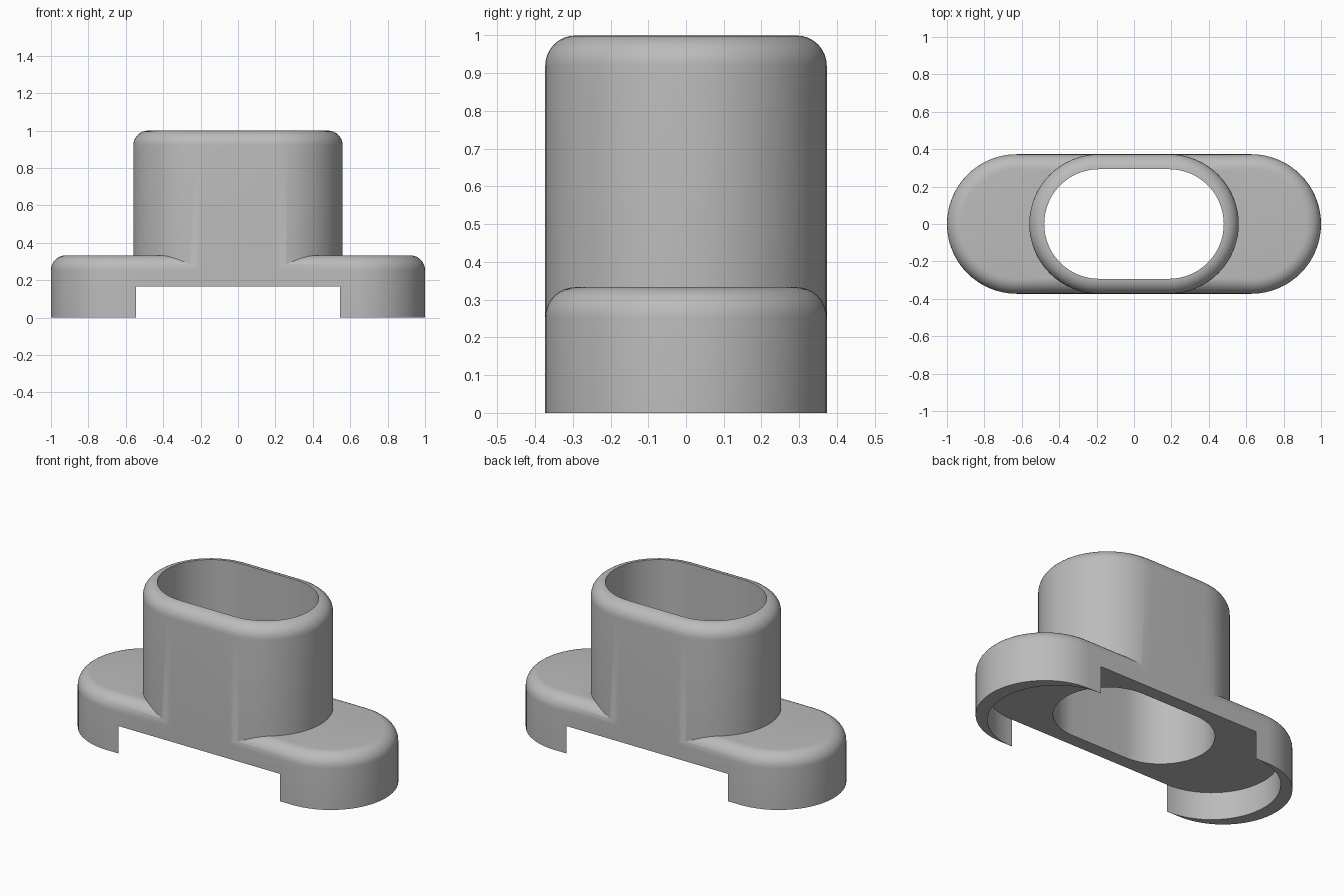
import bpy
import bmesh
from math import cos, sin, pi, radians

cube = bpy.data.objects.get("Cube")
if cube:
    bpy.data.objects.remove(cube, do_unlink=True)

HALF_WIDTH = 0.373
FILLET = 0.08
SEGMENTS = 32      # per rounded end
TOWER_CENTRE = 0.187

grey = bpy.data.materials.new("plain_grey")
grey.use_nodes = True
colour = (0.5, 0.5, 0.5, 1)
grey.diffuse_color = colour
grey.node_tree.nodes["Principled BSDF"].inputs["Base Color"].default_value = colour


def stadium(centre, radius):
    """Outline of a slot: two half circles joined by straight sides."""
    half = [(centre + radius * cos(a), radius * sin(a))
            for a in (pi * (i / SEGMENTS - 0.5) for i in range(SEGMENTS + 1))]
    return half + [(-x, -y) for x, y in half]


def loft(name, rings):
    """Closed solid through a stack of (outline, height) rings."""
    bm = bmesh.new()
    loops = [[bm.verts.new((x, y, z)) for x, y in outline] for outline, z in rings]
    for low, high in zip(loops, loops[1:]):
        for i in range(len(low)):
            j = (i + 1) % len(low)
            bm.faces.new((low[i], low[j], high[j], high[i]))
    bm.faces.new(loops[0][::-1])
    bm.faces.new(loops[-1])
    mesh = bpy.data.meshes.new(name)
    bm.to_mesh(mesh)
    bm.free()
    mesh.materials.append(grey)
    obj = bpy.data.objects.new(name, mesh)
    bpy.context.collection.objects.link(obj)
    return obj


def rounded_slot(name, centre, bottom, top):
    """Slot-shaped block with a filleted top rim."""
    rings = [(stadium(centre, HALF_WIDTH), bottom)]
    for i in range(9):
        a = pi / 2 * i / 8
        rings.append((stadium(centre, HALF_WIDTH - FILLET * (1 - cos(a))),
                      top - FILLET * (1 - sin(a))))
    return loft(name, rings)


def combine(target, tool, operation):
    mod = target.modifiers.new(operation.title(), "BOOLEAN")
    mod.operation = operation
    mod.solver = "EXACT"
    mod.object = tool
    bpy.context.view_layer.objects.active = target
    bpy.ops.object.modifier_apply(modifier=mod.name)
    bpy.data.objects.remove(tool, do_unlink=True)


# Flange with the slot-shaped tower rising from it
body = rounded_slot("flanged_sleeve", 0.627, 0, 0.333)
combine(body, rounded_slot("tower", TOWER_CENTRE, 0.1, 1), "UNION")

# Opening through the tower
bore = stadium(TOWER_CENTRE, HALF_WIDTH - FILLET)
combine(body, loft("bore_cutter", [(bore, -0.2), (bore, 1.2)]), "DIFFERENCE")

# Underside recess: curved ends, open at the front and back
end = stadium(0.545, HALF_WIDTH)
half = len(end) // 2
recess = ([(0.545, -0.5)] + end[:half] + [(0.545, 0.5), (-0.545, 0.5)]
          + end[half:] + [(-0.545, -0.5)])
combine(body, loft("recess_cutter", [(recess, -0.2), (recess, 0.167)]), "DIFFERENCE")

# Smooth curved walls, crisp edges
bpy.ops.object.select_all(action="DESELECT")
body.select_set(True)
bpy.context.view_layer.objects.active = body
bpy.ops.object.shade_smooth_by_angle(angle=radians(25))
